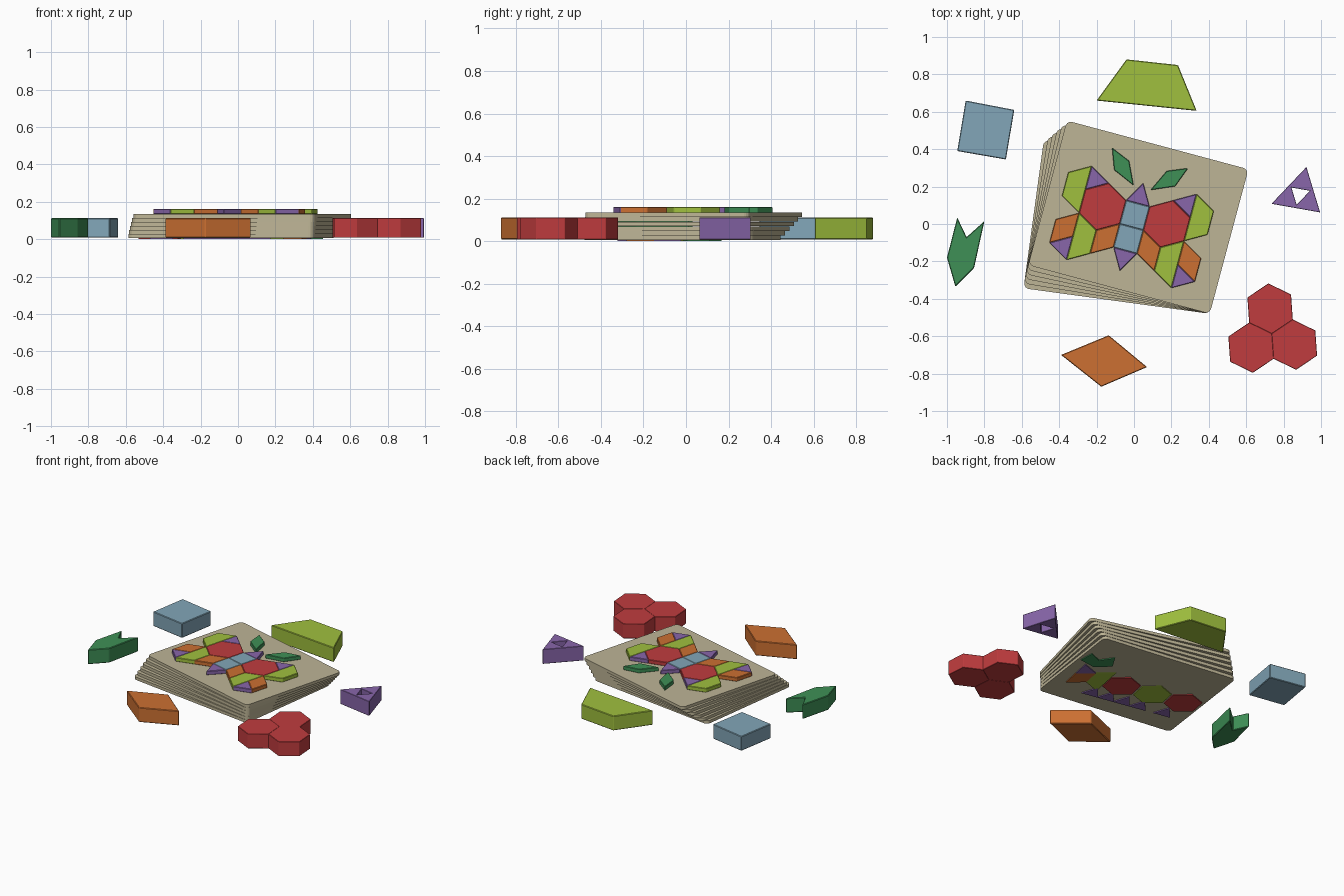
import bpy, bmesh, math
from mathutils import Matrix, Vector

cube = bpy.data.objects.get("Cube")
if cube:
    bpy.data.objects.remove(cube, do_unlink=True)


def material(name, rgb):
    lin = [(c / 255 / 12.92) if c < 10 else ((c / 255 + 0.055) / 1.055) ** 2.4 for c in rgb]
    mat = bpy.data.materials.new(name)
    mat.use_nodes = True
    mat.diffuse_color = (*lin, 1)
    mat.node_tree.nodes["Principled BSDF"].inputs["Base Color"].default_value = (*lin, 1)
    return mat


CARD = material("card beige", (190, 181, 150))
LIME = material("lime", (160, 192, 62))
BLUE = material("soft blue", (130, 166, 184))
PURPLE = material("purple", (136, 102, 170))
GREEN = material("leaf green", (62, 144, 86))
RED = material("red", (192, 60, 62))
ORANGE = material("orange", (204, 112, 50))


def prism(name, polys, z0, z1, mat, frame=None, edge=0.004, corner=0.0):
    """Extrude flat outlines between two heights, with optional rounded corners."""
    frame = frame or Matrix.Identity(4)
    bm = bmesh.new()
    for poly in polys:
        pts = [frame @ Vector((x, y, 0)) for x, y in poly]
        face = bm.faces.new([bm.verts.new((p.x, p.y, z0)) for p in pts])
        top = bmesh.ops.extrude_face_region(bm, geom=[face])["geom"]
        for v in top:
            if isinstance(v, bmesh.types.BMVert):
                v.co.z = z1
    bmesh.ops.recalc_face_normals(bm, faces=bm.faces)
    if corner:
        upright = [e for e in bm.edges if abs(e.verts[0].co.z - e.verts[1].co.z) > 1e-5]
        bmesh.ops.bevel(bm, geom=upright, offset=corner, segments=5, profile=0.5, affect='EDGES')
    elif edge:
        bmesh.ops.bevel(bm, geom=list(bm.edges), offset=edge, segments=1, affect='EDGES')
    mesh = bpy.data.meshes.new(name)
    bm.to_mesh(mesh)
    bm.free()
    mesh.materials.append(mat)
    obj = bpy.data.objects.new(name, mesh)
    bpy.context.collection.objects.link(obj)
    return obj


def ngon(cx, cy, r, start, n=6):
    return [(cx + r * math.cos(math.radians(start + 360 * i / n)),
             cy + r * math.sin(math.radians(start + 360 * i / n))) for i in range(n)]


def placed(x, y, degrees, scale=1.0):
    return (Matrix.Translation((x, y, 0)) @ Matrix.Rotation(math.radians(degrees), 4, 'Z')
            @ Matrix.Scale(scale, 4))


# Fanned stack of cards, turning about one shared corner
CARDS, BASE, TOP = 6, 0.006, 0.135
pitch = (TOP - BASE) / CARDS
outline = [(0, 0), (0, 0.8), (-1.005, 0.8), (-1.005, 0)]
for i in range(CARDS):
    turn = -7.8 - 7.2 * i / (CARDS - 1)
    prism(f"card_{i + 1}", [outline], BASE + i * pitch, BASE + (i + 0.97) * pitch, CARD,
          placed(0.405, -0.48, turn), corner=0.03)

# Butterfly tiles on the top card, in units of one tile side
S, H = 0.13, math.sqrt(3) / 2
butterfly = placed(-0.013, -0.016, -15, S)
a, b, c = 0.5, 0.5 + H, 0.5 + 2 * H
d = c + H


def tile(name, polys, mat):
    prism(name, polys, TOP - 0.002, 0.162, mat, butterfly, edge=0.003)


tile("body_squares", [[(-a, 0), (a, 0), (a, 1), (-a, 1)], [(-a, -1), (a, -1), (a, 0), (-a, 0)]], BLUE)
tile("body_tips", [[(-a, k), (a, k), (0, k * (1 + H))] for k in (1, -1)], PURPLE)
wing = [
    ("wing_hexagon", RED, ngon(b, 0.5, 1, 30)),
    ("upper_wing_tip", PURPLE, [(c, 1), (b, 1.5), (c, 2)]),
    ("upper_wing_edge", LIME, [(c, 0), (c, 2), (d, 1.5), (d, 0.5)]),
    ("lower_wing_inner", ORANGE, [(a, 0), (b, -0.5), (b, -1.5), (a, -1)]),
    ("lower_wing_middle", LIME, [(c, 0), (b, -0.5), (b, -1.5), (c, -2)]),
    ("lower_wing_outer", ORANGE, [(c, 0), (d, -0.5), (d, -1.5), (c, -1)]),
    ("lower_wing_tip", PURPLE, [(c, -1), (d, -1.5), (c, -2)]),
    ("antenna", GREEN, [(0.36, 1.67), (1.3, 2.08), (1.62, 2.94), (0.8, 2.6)]),
]
for side, sign in (("left", 1), ("right", -1)):
    for name, mat, poly in wing:
        tile(f"{side}_{name}", [[(sign * x, y) for x, y in poly]], mat)

# Caterpillar printed under the bottom card
crawler = placed(0, -0.08, -11, S)


def printed(name, polys, mat):
    prism(name, polys, 0, BASE + 0.001, mat, crawler, edge=0)


R = 0.95
printed("caterpillar_red", [ngon(x, 0, R, 30) for x in (-3.25, 0.25)], RED)
printed("caterpillar_lime", [ngon(-1.5, 0, R, 30),
                             [(1.13, -1), (1.13, 1), (2, 0.5), (2, -0.5)]], LIME)
printed("caterpillar_face", [[(2, 0.5), (2, -0.5), (2.87, -1), (2.87, 0)]], ORANGE)
printed("caterpillar_feet", [ngon(x, -1.3, 0.55, 90, 3) for x in (-2.9, -1.5, -0.6, 0.3, 1.2)], PURPLE)
printed("caterpillar_brow", [[(2, 0.5), (2.87, 0), (2.87, 1)]], PURPLE)
printed("caterpillar_horns", [[(2.4, 1), (3.3, 1.3), (3.1, 2.1), (2.5, 1.7)],
                              [(2.4, 1), (2.5, 1.7), (1.9, 2.3), (1.6, 1.5)]], GREEN)

# Loose blocks around the cards
LOW, HIGH = 0.008, 0.112
blocks = [
    ("trapezoid_block", LIME, [(-0.04, 0.88), (0.235, 0.85), (0.335, 0.605), (-0.2, 0.66)]),
    ("square_block", BLUE, [(-0.9, 0.66), (-0.64, 0.61), (-0.685, 0.345), (-0.945, 0.39)]),
    ("chevron_block", GREEN, [(-0.945, 0.035), (-0.895, -0.07), (-0.8, 0.015),
                              (-0.855, -0.235), (-0.955, -0.335), (-1, -0.18)]),
    ("rhombus_block", ORANGE, [(-0.135, -0.595), (0.07, -0.765), (-0.175, -0.87), (-0.39, -0.7)]),
]
for name, mat, poly in blocks:
    prism(name, [poly], LOW, HIGH, mat)

# Three hexagons joined around one corner
trio = []
for k in range(3):
    ang = math.radians(94 + 120 * k)
    trio.append(ngon(0.737 + 0.134 * math.cos(ang), -0.586 + 0.134 * math.sin(ang), 0.135, 94))
prism("hexagon_trio_block", trio, LOW, HIGH, RED, edge=0.002)

# Ring of three triangles with an open middle
corners = [Vector((0.922, 0.305)), Vector((0.995, 0.062)), Vector((0.735, 0.108))]
middle = sum(corners, Vector((0, 0))) / 3
ring = []
for k, p in enumerate(corners):
    ring.append([p] + [p.lerp(corners[(k + j) % 3], 0.54) for j in (1, 2)])
prism("triangle_ring_block", ring, LOW, HIGH, PURPLE, edge=0.002)
